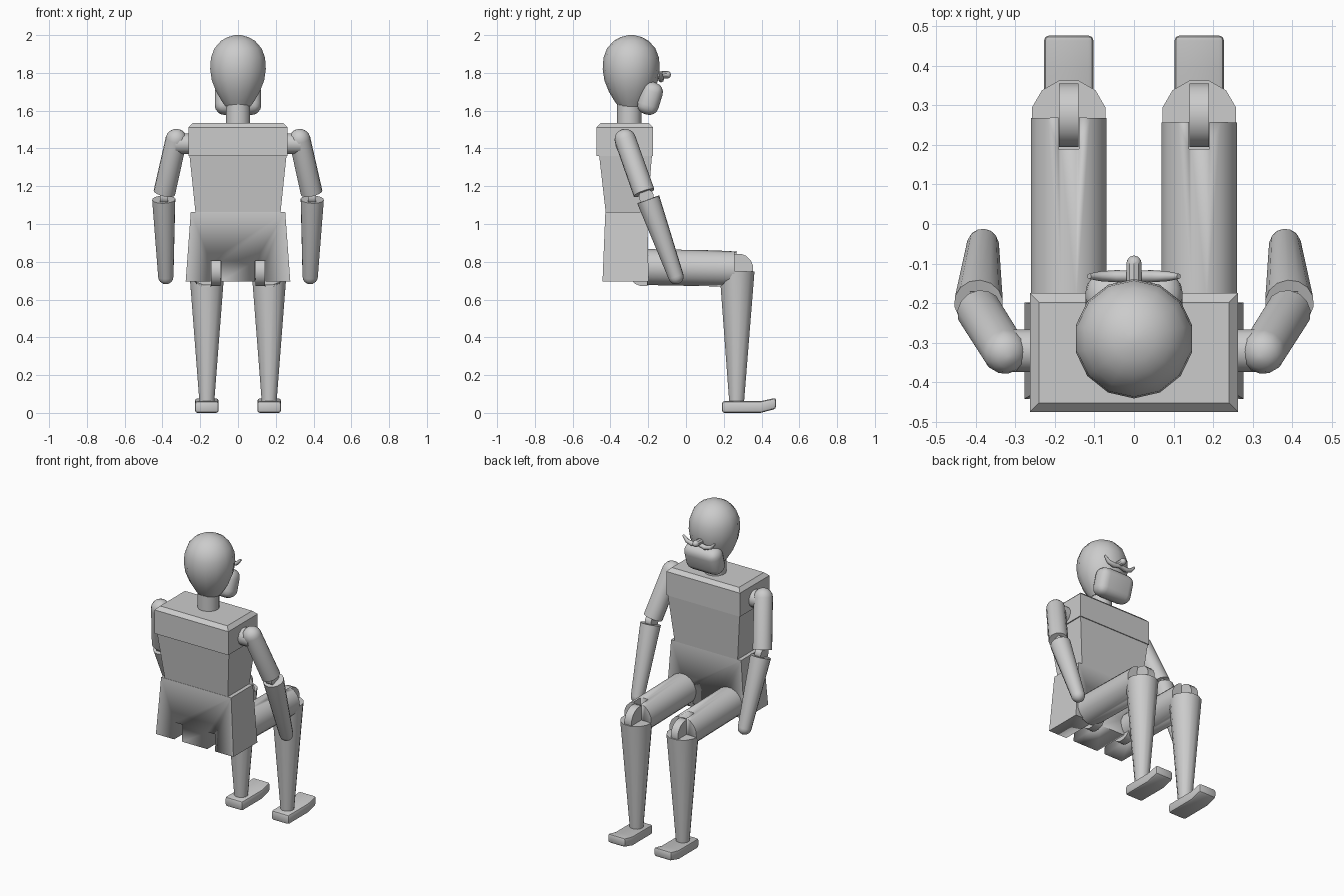
import bpy, bmesh, math
from mathutils import Vector, Matrix

if "Cube" in bpy.data.objects:
    bpy.data.objects.remove(bpy.data.objects["Cube"])


def finish(name, bm, angle=35):
    bmesh.ops.recalc_face_normals(bm, faces=bm.faces)
    me = bpy.data.meshes.new(name)
    bm.to_mesh(me)
    bm.free()
    ob = bpy.data.objects.new(name, me)
    bpy.context.collection.objects.link(ob)
    bpy.ops.object.select_all(action='DESELECT')
    bpy.context.view_layer.objects.active = ob
    ob.select_set(True)
    if angle:
        bpy.ops.object.shade_smooth_by_angle(angle=math.radians(angle))
    return ob


def block(name, lo, hi, bevel_top=0, bevel_all=0):
    """Tapered box; lo / hi = (x half width, y min, y max, z)."""
    bm = bmesh.new()
    rings = [[bm.verts.new((sx * w, y, z)) for sx, y in ((-1, a), (1, a), (1, b), (-1, b))]
             for w, a, b, z in (lo, hi)]
    bm.faces.new(rings[0])
    bm.faces.new(rings[1])
    for i in range(4):
        j = (i + 1) % 4
        bm.faces.new((rings[0][i], rings[0][j], rings[1][j], rings[1][i]))
    if bevel_top:
        edges = [e for e in bm.edges if all(v in rings[1] for v in e.verts)]
        bmesh.ops.bevel(bm, geom=edges, offset=bevel_top, segments=1, affect='EDGES')
    if bevel_all:
        bmesh.ops.bevel(bm, geom=bm.edges[:], offset=bevel_all, segments=2, affect='EDGES', profile=0.5)
    return finish(name, bm)


def lathe(name, p1, p2, profile, segs=14):
    """Revolve (distance, radius) pairs about the line p1 -> p2."""
    p1, p2 = Vector(p1), Vector(p2)
    rot = (p2 - p1).to_track_quat('Z', 'Y').to_matrix().to_4x4()
    bm = bmesh.new()
    rings = [[bm.verts.new((r * math.cos(2 * math.pi * (i + .5) / segs),
                            r * math.sin(2 * math.pi * (i + .5) / segs), d))
              for i in range(segs)] for d, r in profile]
    for a, b in zip(rings, rings[1:]):
        for i in range(segs):
            j = (i + 1) % segs
            bm.faces.new((a[i], a[j], b[j], b[i]))
    bm.faces.new(rings[0])
    bm.faces.new(rings[-1])
    bm.transform(Matrix.Translation(p1) @ rot)
    return finish(name, bm)


def rod(name, p1, p2, r1, r2, segs=14, cap1=False, cap2=False):
    """Tapered cylinder with optional domed ends."""
    length = (Vector(p2) - Vector(p1)).length
    t = [math.radians(a) for a in (8, 30, 50, 70)]
    prof = [(-r1 * math.cos(a), r1 * math.sin(a)) for a in t] if cap1 else []
    prof += [(0, r1), (length, r2)]
    if cap2:
        prof += [(length + r2 * math.cos(a), r2 * math.sin(a)) for a in reversed(t)]
    return lathe(name, p1, p2, prof, segs)


def cut(ob, x, y0, y1, z0, z1, w):
    """Cut a slot of half width w centred on x."""
    c = block("slot_cutter", (w, y0, y1, z0), (w, y0, y1, z1))
    c.location.x = x
    c.hide_render = True
    m = ob.modifiers.new("slot", 'BOOLEAN')
    m.operation, m.solver, m.object = 'DIFFERENCE', 'EXACT', c
    bpy.context.view_layer.update()
    bpy.ops.object.select_all(action='DESELECT')
    bpy.context.view_layer.objects.active = ob
    ob.select_set(True)
    bpy.ops.object.modifier_apply(modifier=m.name)
    bpy.data.objects.remove(c)


# Torso
block("shoulder_block", (.263, -.475, -.175, 1.36), (.263, -.475, -.175, 1.535), bevel_top=.023)
block("chest", (.225, -.425, -.205, 1.06), (.257, -.46, -.18, 1.365))
hips = block("hips", (.277, -.442, -.198, .695), (.25, -.427, -.205, 1.063))
for s in (-1, 1):
    cut(hips, s * .118, -.6, -.1, .6, .803, .028)

# Neck and head
rod("neck", (0, -.3, 1.5), (0, -.3, 1.66), .065, .065)
lathe("head", (0, -.29, 0), (0, -.29, 1),
      [(1.622, .068), (1.65, .088), (1.70, .118), (1.76, .142), (1.82, .151), (1.88, .147),
       (1.93, .128), (1.97, .092), (1.99, .055), (2.0, .015)], 14)

# Rounded beard-like jaw
bm = bmesh.new()
bmesh.ops.create_cube(bm, size=1)
bm.transform(Matrix.Diagonal((.245, .115, .175, 1)))
bmesh.ops.bevel(bm, geom=bm.edges[:], offset=.05, segments=4, affect='EDGES', profile=.5)
bm.transform(Matrix.Translation((0, -.19, 1.665)) @ Matrix.Rotation(math.radians(-17), 4, 'X'))
finish("jaw", bm, 60)

# Nose and curled moustache
rod("nose", (0, -.2, 1.785), (0, -.1, 1.79), .02, .02, 10, cap2=True)
cu = bpy.data.curves.new("moustache", 'CURVE')
cu.dimensions = '3D'
cu.bevel_depth, cu.bevel_resolution, cu.use_fill_caps = .014, 2, True
path = [(-.113, 1.805, .5), (-.085, 1.775, .9), (-.045, 1.765, 1.1), (0, 1.775, 1),
        (.045, 1.765, 1.1), (.085, 1.775, .9), (.113, 1.805, .5)]
sp = cu.splines.new('POLY')
sp.points.add(len(path) - 1)
for p, (x, z, r) in zip(sp.points, path):
    p.co, p.radius = (x, -.132, z, 1), r
mo = bpy.data.objects.new("moustache", cu)
bpy.context.collection.objects.link(mo)
bpy.ops.object.select_all(action='DESELECT')
bpy.context.view_layer.objects.active = mo
mo.select_set(True)
bpy.ops.object.convert(target='MESH')

for s, side in ((-1, "left"), (1, "right")):
    # Arm: peg, upper arm, elbow hinge, forearm
    rod(side + "_shoulder_peg", (s * .24, -.32, 1.425), (s * .33, -.32, 1.425), .055, .055)
    rod(side + "_upper_arm", (s * .327, -.322, 1.447), (s * .39, -.222, 1.165), .057, .058, cap1=True)
    rod(side + "_elbow_hinge", (s * .37, -.21, 1.145), (s * .414, -.21, 1.145), .04, .04)
    rod(side + "_forearm", (s * .393, -.2, 1.13), (s * .382, -.053, .722), .062, .041, cap2=True)

    # Thigh with hip and knee hinges
    x, end = s * .165, .267 if s < 0 else .256
    thigh = rod(side + "_thigh", (x, -.205, .772), (x, end, .763), .097, .097, 16)
    cut(thigh, x, .19, .4, .6, .95, .026)
    rod(side + "_hip_hinge", (s * .093, -.225, .75), (s * .143, -.225, .75), .08, .08, 16)
    rod(side + "_knee_hinge", (x - .025, .275, .762), (x + .025, .275, .762), .082, .082, 16)

    # Shin and foot with raised toe
    rod(side + "_shin", (x, .268, .05), (x, .27, .75), .04, .096, 12)
    bm = bmesh.new()
    outline = [(.19, 0), (.395, 0), (.477, .022), (.477, .08), (.395, .062), (.19, .062)]
    face = bm.faces.new([bm.verts.new((x - .063, y, z)) for y, z in outline])
    ext = bmesh.ops.extrude_face_region(bm, geom=[face])
    bmesh.ops.translate(bm, vec=(.126, 0, 0),
                        verts=[v for v in ext['geom'] if isinstance(v, bmesh.types.BMVert)])
    sharp = [e for e in bm.edges if e.calc_face_angle(0) > .7]
    bmesh.ops.bevel(bm, geom=sharp, offset=.014, segments=2, affect='EDGES', profile=.5)
    finish(side + "_foot", bm)
